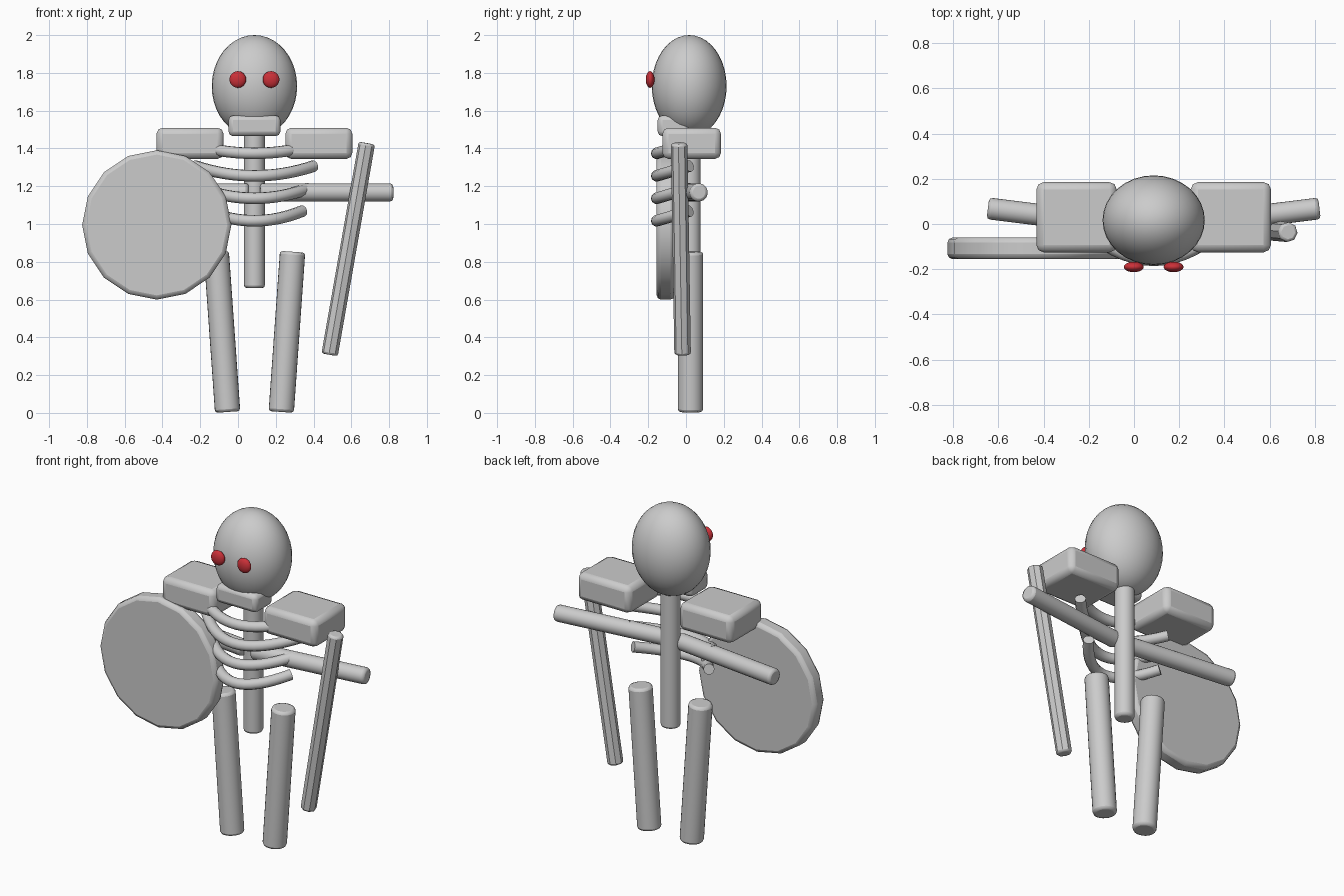
import bpy, math
from mathutils import Vector

if "Cube" in bpy.data.objects:
    bpy.data.objects.remove(bpy.data.objects["Cube"])

CX = 0.087  # the figure's own mirror axis, pushed aside by the shield


def finish(obj, name, bevel=0.0, segments=2, angle=35):
    obj.name = name
    if bevel:
        mod = obj.modifiers.new("bevel", 'BEVEL')
        mod.width = bevel
        mod.segments = segments
        mod.limit_method = 'ANGLE'
        mod.angle_limit = math.radians(50)
    bpy.ops.object.shade_smooth_by_angle(angle=math.radians(angle))
    return obj


def rod(name, a, b, radius, sides=24, bevel=0.015):
    a, b = Vector(a), Vector(b)
    bpy.ops.mesh.primitive_cylinder_add(vertices=sides, radius=radius,
                                        depth=(b - a).length, location=(a + b) / 2)
    obj = bpy.context.object
    obj.rotation_euler = (b - a).to_track_quat('Z', 'Y').to_euler()
    return finish(obj, name, bevel)


def ball(name, loc, radii):
    bpy.ops.mesh.primitive_uv_sphere_add(segments=32, ring_count=20, radius=1, location=loc)
    obj = bpy.context.object
    obj.scale = radii
    bpy.ops.object.transform_apply(location=False, rotation=False, scale=True)
    return finish(obj, name, angle=60)


def block(name, loc, size, bevel):
    bpy.ops.mesh.primitive_cube_add(size=1, location=loc)
    obj = bpy.context.object
    obj.scale = size
    bpy.ops.object.transform_apply(location=False, rotation=False, scale=True)
    return finish(obj, name, bevel)


def rib(name, half_width, z):
    # tube swept along a shallow bow, ends back and up
    curve = bpy.data.curves.new(name, 'CURVE')
    curve.dimensions = '3D'
    curve.bevel_depth = 0.031
    curve.bevel_resolution = 3
    curve.use_fill_caps = True
    n = 17
    spline = curve.splines.new('POLY')
    spline.points.add(n - 1)
    for i, p in enumerate(spline.points):
        t = 2 * i / (n - 1) - 1
        p.co = (CX + half_width * t, -0.155 + 0.175 * t * t, z + 0.052 * t * t, 1)
    bpy.context.collection.objects.link(bpy.data.objects.new(name, curve))


red = bpy.data.materials.new("red_eye")
red.diffuse_color = (0.6, 0.03, 0.04, 1)
red.use_nodes = True
red.node_tree.nodes["Principled BSDF"].inputs["Base Color"].default_value = red.diffuse_color

# head
ball("skull", (CX, 0.017, 1.73), (0.226, 0.198, 0.27))
block("jaw", (CX, -0.065, 1.52), (0.275, 0.17, 0.11), 0.025)

# spine and ribs
rod("spine", (CX, 0.023, 0.66), (CX, 0.023, 1.52), 0.055)
for i in range(4):
    rib(f"rib_{i + 1}", 0.345 - 0.03 * i, 1.374 - 0.119 * i)

# mirrored limbs, shoulder pads and eyes
for side, s in (("left", 1), ("right", -1)):
    eye = ball(f"{side}_eye", (CX + s * 0.088, -0.19, 1.765), (0.044, 0.023, 0.044))
    eye.data.materials.append(red)
    block(f"{side}_shoulder_pad", (CX + s * 0.341, 0.03, 1.427), (0.355, 0.31, 0.165), 0.032)
    rod(f"{side}_arm", (CX + s * 0.03, -0.018, 1.167), (CX + s * 0.733, 0.069, 1.167), 0.048)
    rod(f"{side}_leg", (CX + s * 0.142, 0.024, 0.005), (CX + s * 0.202, 0.024, 0.853), 0.067)

# weapon in the left hand
rod("sword", (0.485, -0.018, 0.308), (0.682, -0.036, 1.428), 0.044, 8, 0.012)

# sixteen-sided shield
shield = rod("shield", (-0.43, -0.06, 0.995), (-0.43, -0.155, 0.995), 0.395, 16, 0.022)
